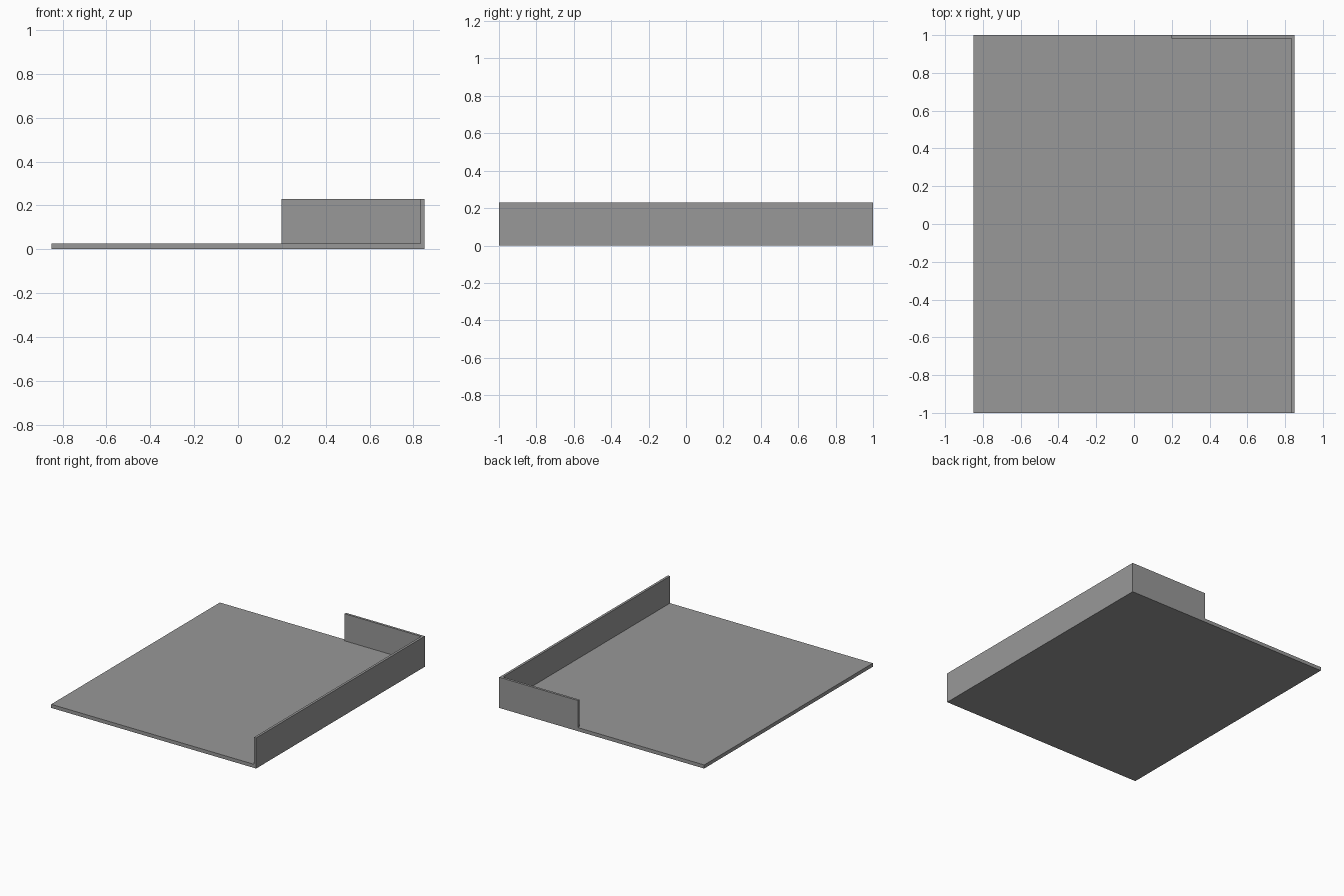
import bpy, bmesh
from mathutils import Matrix, Vector

if "Cube" in bpy.data.objects:
    bpy.data.objects.remove(bpy.data.objects["Cube"])

W, D = 1.702, 2.0            # overall width and depth
BASE, TOP = 0.027, 0.23      # floor thickness and rim height
T = 0.018                    # rim thickness
RETURN_X = 0.198             # where the back rim starts

# Floor plate
bm = bmesh.new()
bmesh.ops.create_cube(bm, size=1, matrix=Matrix.Translation((0, 0, BASE / 2))
                      @ Matrix.Diagonal((W, D, BASE, 1)))

# Cut the footprint of the rim into the plate
x_in, y_in = W / 2 - T, D / 2 - T
for co, no in (((RETURN_X, 0, 0), (1, 0, 0)), ((x_in, 0, 0), (1, 0, 0)),
               ((0, y_in, 0), (0, 1, 0))):
    bmesh.ops.bisect_plane(bm, geom=bm.verts[:] + bm.edges[:] + bm.faces[:],
                           plane_co=co, plane_no=no)

# Raise the right rim and the short back return as one L-shaped wall
bm.normal_update()
rim = []
for f in bm.faces:
    c = f.calc_center_median()
    if f.normal.z > 0.9 and (c.x > x_in or (c.y > y_in and c.x > RETURN_X)):
        rim.append(f)
out = bmesh.ops.extrude_face_region(bm, geom=rim)["geom"]
bmesh.ops.delete(bm, geom=[f for f in rim if f.is_valid], context='FACES_ONLY')
bmesh.ops.translate(bm, vec=Vector((0, 0, TOP - BASE)),
                    verts=[v for v in out if isinstance(v, bmesh.types.BMVert)])

# Merge coplanar faces
bmesh.ops.dissolve_limit(bm, angle_limit=0.01, verts=bm.verts[:], edges=bm.edges[:])
bmesh.ops.recalc_face_normals(bm, faces=bm.faces[:])
mesh = bpy.data.meshes.new("rimmed_panel")
bm.to_mesh(mesh)
bm.free()

# Dark grey finish
mat = bpy.data.materials.new("dark_grey")
mat.diffuse_color = (0.316, 0.316, 0.316, 1)
mat.use_nodes = True
mat.node_tree.nodes["Principled BSDF"].inputs["Base Color"].default_value = mat.diffuse_color
mesh.materials.append(mat)
bpy.context.collection.objects.link(bpy.data.objects.new("rimmed_panel", mesh))
